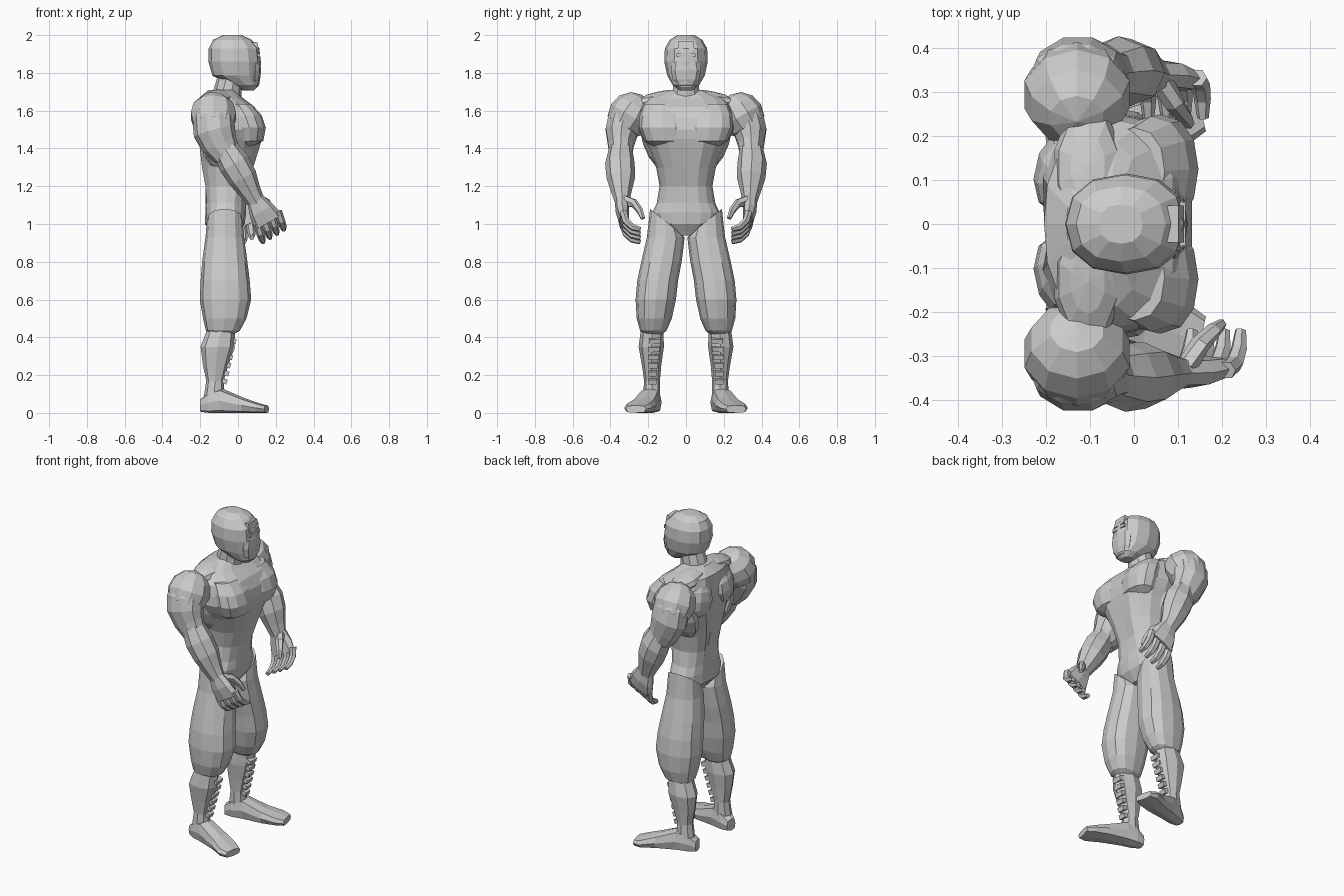
import bpy, bmesh, math
from mathutils import Vector, Matrix

Y, Z = Vector((0, 1, 0)), Vector((0, 0, 1))


def finish(name, bm, mirror=False):
    bmesh.ops.recalc_face_normals(bm, faces=bm.faces[:])
    me = bpy.data.meshes.new(name)
    bm.to_mesh(me)
    bm.free()
    ob = bpy.data.objects.new(name, me)
    bpy.context.collection.objects.link(ob)
    if mirror:
        m = ob.modifiers.new("mirror", 'MIRROR')
        m.use_axis = (False, True, False)
        m.use_mirror_merge = False
    return ob


def tube(name, secs, n=10, p=1.0, t=None, mirror=False, edit=None):
    """Loft rings (x, y, z, depth radius, width radius) into a closed body."""
    bm = bmesh.new()
    pts = [Vector(s[:3]) for s in secs]
    rings = []
    for i, s in enumerate(secs):
        d = t or (pts[min(i + 1, len(pts) - 1)] - pts[max(i - 1, 0)])
        d = d.normalized()
        v = (Y - d * Y.dot(d)).normalized()
        u = v.cross(d)
        ring = []
        for k in range(n):
            a = 2 * math.pi * k / n
            c, q = math.cos(a), math.sin(a)
            c = math.copysign(abs(c) ** p, c)
            q = math.copysign(abs(q) ** p, q)
            co = pts[i] + u * c * s[3] + v * q * s[4]
            ring.append(bm.verts.new(edit(co, i) if edit else co))
        rings.append(ring)
    for r0, r1 in zip(rings, rings[1:]):
        for k in range(n):
            bm.faces.new((r0[k], r0[(k + 1) % n], r1[(k + 1) % n], r1[k]))
    bm.faces.new(rings[0])
    bm.faces.new(rings[-1])
    return finish(name, bm, mirror)


def blob(name, loc, rad, rot=(0, 0, 0), mirror=True, seg=10, rows=6):
    """Faceted ellipsoid for a muscle."""
    bm = bmesh.new()
    bmesh.ops.create_uvsphere(bm, u_segments=seg, v_segments=rows, radius=1)
    m = Matrix.Translation(loc)
    for ang, ax in zip(rot, 'XYZ'):
        m = m @ Matrix.Rotation(math.radians(ang), 4, ax)
    bm.transform(m @ Matrix.Diagonal((*rad, 1)))
    return finish(name, bm, mirror)


def box(name, loc, size, tilt=0, mirror=False):
    bm = bmesh.new()
    bmesh.ops.create_cube(bm, size=1)
    bm.transform(Matrix.Translation(loc) @ Matrix.Rotation(math.radians(tilt), 4, 'Y')
                 @ Matrix.Diagonal((*size, 1)))
    return finish(name, bm, mirror)


# Torso with grooves down the spine and the breastbone
def grooves(co, i):
    if abs(co.y) < .01 and 1.15 < co.z < 1.65:
        co.x += .03 if co.x < -.1 else -.012
    return co


tube("torso", [(-.065, 0, .94, .06, .05), (-.07, 0, 1.0, .105, .17),
               (-.065, 0, 1.06, .108, .178), (-.065, 0, 1.11, .107, .155),
               (-.062, 0, 1.2, .118, .14), (-.055, 0, 1.3, .145, .158),
               (-.045, 0, 1.4, .168, .2), (-.04, 0, 1.45, .178, .228),
               (-.04, 0, 1.5, .184, .252), (-.045, 0, 1.56, .177, .25),
               (-.06, 0, 1.62, .158, .24), (-.09, 0, 1.668, .115, .2),
               (-.085, 0, 1.71, .07, .085)],
     n=16, p=.85, t=Z, edit=grooves)

# Chest and back muscles
tube("chest_muscle", [(.04, .105, 1.405, .03, .06), (.06, .115, 1.44, .074, .105),
                      (.06, .125, 1.51, .087, .125), (.038, .125, 1.575, .088, .12),
                      (.0, .12, 1.635, .07, .10)], n=12, p=.9, t=Z, mirror=True)
blob("shoulder_blade_muscle", (-.165, .12, 1.54), (.062, .10, .11), (12, 0, -12))
blob("side_back_muscle", (-.10, .175, 1.44), (.10, .055, .15), (-18, 0, 0))
blob("neck_slope_muscle", (-.105, .125, 1.66), (.08, .15, .045), (-10, 0, 0))

# Neck and head
tube("neck", [(-.075, 0, 1.62, .09, .10), (-.055, 0, 1.71, .075, .074),
              (-.03, 0, 1.82, .066, .066)], n=10, t=Z)
tube("head", [(.055, 0, 1.708, .03, .035), (.04, 0, 1.735, .072, .07),
              (-.008, 0, 1.785, .127, .099), (-.018, 0, 1.86, .139, .115),
              (-.021, 0, 1.93, .134, .112), (-.03, 0, 1.975, .102, .086),
              (-.03, 0, 2.0, .05, .045)], n=12, p=.88, t=Z)
box("brow_plate", (.092, 0, 1.935), (.03, .085, .055), -12)
box("brow_ridge", (.104, 0, 1.893), (.026, .10, .018))
tube("face_mask", [(.085, 0, 1.725, .02, .04), (.09, 0, 1.765, .027, .07),
                   (.092, 0, 1.815, .03, .08), (.095, 0, 1.86, .022, .07)],
     n=8, p=.9, t=Z)


# Baggy trouser legs, with a slanted waist
def waist(co, i):
    if i == 0:
        co.z += (co.y - .19) * .8
    return co


tube("trouser_leg", [(-.07, .11, 1.08, .095, .08), (-.07, .107, .93, .102, .10),
                     (-.07, .13, .8, .12, .107), (-.068, .15, .7, .13, .108),
                     (-.066, .16, .6, .136, .107), (-.07, .168, .5, .115, .093),
                     (-.08, .173, .435, .09, .07), (-.085, .175, .415, .06, .045)],
     n=12, p=.85, t=-Z, mirror=True, edit=waist)

# Boots, laces and feet
tube("boot_shaft", [(-.085, .178, .46, .072, .058), (-.108, .184, .35, .09, .067),
                    (-.118, .182, .25, .067, .051), (-.122, .18, .17, .046, .042),
                    (-.125, .182, .09, .055, .045)], n=8, p=.9, t=-Z, mirror=True)
for i in range(6):
    f = i / 5
    box("boot_lace", (-.034 - .048 * f, .166 + .012 * f, .385 - .215 * f),
        (.05, .062 - .02 * f, .026), 18, mirror=True)
tube("foot", [(-.195, .165, .04, .035, .032), (-.15, .176, .055, .055, .048),
              (-.085, .192, .065, .065, .055), (.03, .222, .04, .04, .066),
              (.11, .255, .026, .026, .074), (.152, .265, .02, .02, .055)],
     n=8, p=.6, t=Vector((1, .22, 0)), mirror=True)

# Shoulder caps
blob("shoulder_muscle", (-.13, .295, 1.575), (.126, .118, .125), (30, 0, 0))

# Arms: the left forearm hangs further back than the right
for s, side in ((1, "left"), (-1, "right")):
    def pose(co, i=0, s=s):
        back = .2 * max(0, 1.4 - co.z) if s > 0 else 0
        return Vector((co.x - back, co.y * s, co.z))

    tube(side + "_upper_arm", [(-.13, .30, 1.62, .09, .07), (-.132, .328, 1.56, .11, .088),
                               (-.125, .34, 1.49, .112, .09), (-.095, .345, 1.42, .095, .071),
                               (-.055, .345, 1.36, .074, .06)], n=10, edit=pose)
    tube(side + "_forearm", [(-.075, .345, 1.41, .068, .06), (-.02, .35, 1.32, .084, .078),
                             (.025, .345, 1.245, .078, .076), (.065, .342, 1.17, .058, .054),
                             (.10, .338, 1.11, .046, .037)],
         n=8, edit=pose)
    tube(side + "_palm", [(.09, .34, 1.13, .046, .036), (.125, .338, 1.07, .07, .036),
                          (.16, .328, 1.01, .082, .028)], n=8, p=.8, edit=pose)
    for i in range(4):
        dx, dz = .037 * i, .022 * i
        tube(side + "_finger", [(.10 + dx, .333, 1.0 + dz, .022, .021),
                                (.118 + dx, .318, .95 + dz, .021, .02),
                                (.128 + dx, .285, .918 + dz, .019, .018),
                                (.132 + dx, .242, .905 + dz, .013, .013)],
             n=6, edit=pose)
    tube(side + "_thumb", [(.12, .325, 1.12, .032, .024), (.15, .275, 1.11, .025, .022),
                           (.18, .244, 1.07, .02, .018), (.20, .228, 1.03, .012, .012)],
         n=6, edit=pose)
